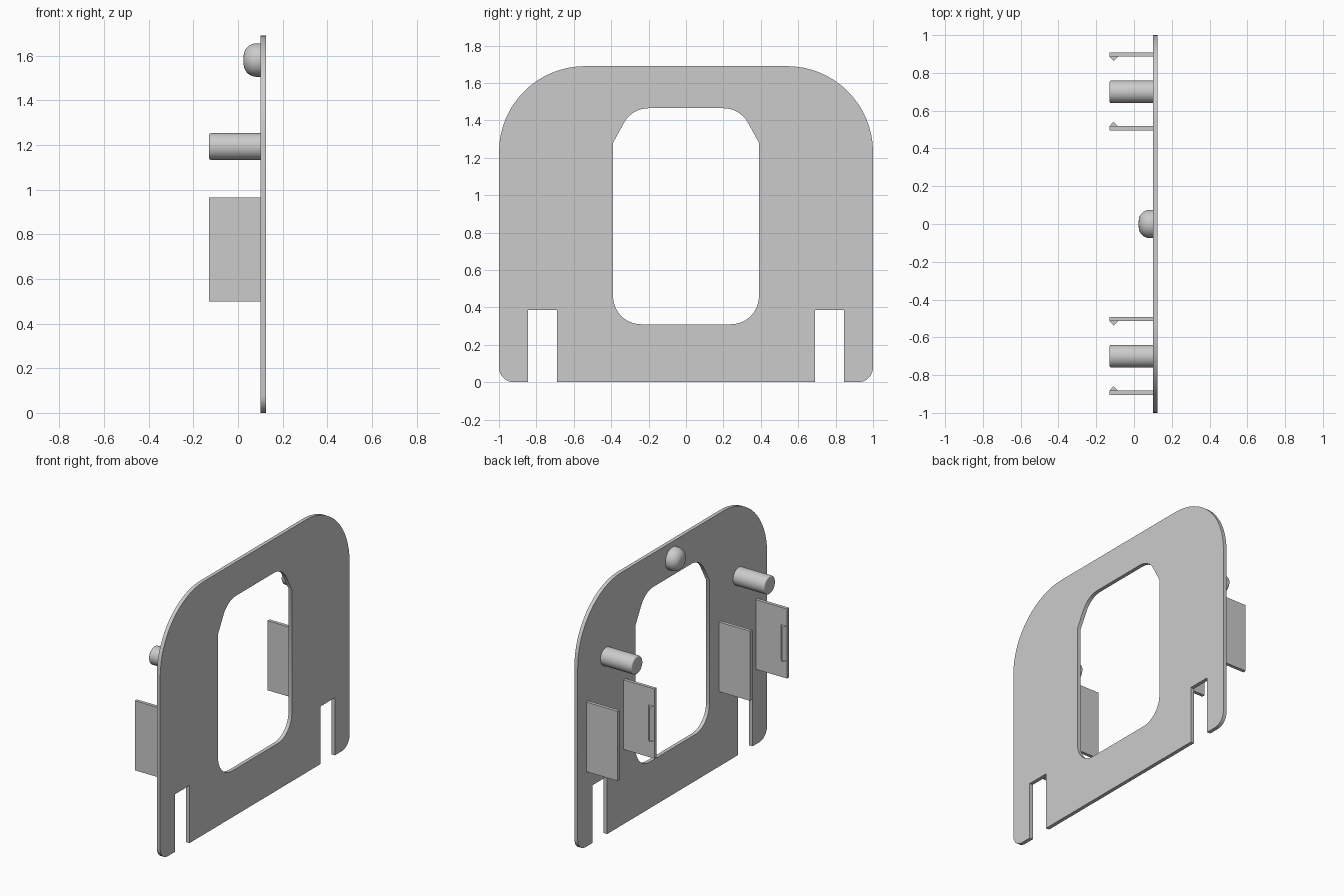
import bpy, bmesh, math
from mathutils import Vector, Matrix

if "Cube" in bpy.data.objects:
    bpy.data.objects.remove(bpy.data.objects["Cube"], do_unlink=True)

PLATE_BACK, PLATE_FRONT, TIP = 0.10, 0.125, -0.13

grey = bpy.data.materials.new("plain grey")
grey.use_nodes = True
grey.diffuse_color = (0.6, 0.6, 0.6, 1)
grey.node_tree.nodes["Principled BSDF"].inputs["Base Color"].default_value = (0.6, 0.6, 0.6, 1)


def finish(bm, name):
    bmesh.ops.recalc_face_normals(bm, faces=bm.faces)
    mesh = bpy.data.meshes.new(name)
    bm.to_mesh(mesh)
    bm.free()
    mesh.materials.append(grey)
    obj = bpy.data.objects.new(name, mesh)
    bpy.context.collection.objects.link(obj)
    bpy.ops.object.select_all(action='DESELECT')
    obj.select_set(True)
    bpy.context.view_layer.objects.active = obj
    bpy.ops.object.shade_smooth_by_angle(angle=math.radians(30))
    return obj


def arc(cy, cz, r, start, end, n=12):
    angles = [math.radians(start + (end - start) * i / n) for i in range(n + 1)]
    return [(cy + r * math.cos(a), cz + r * math.sin(a)) for a in angles]


def mirrored(half):
    return half + [(-y, z) for y, z in reversed(half)]


def add_loop(bm, points):
    verts = [bm.verts.new((PLATE_BACK, y, z)) for y, z in points]
    for i, v in enumerate(verts):
        bm.edges.new((v, verts[i - 1]))


def extrude(bm, offset):
    ret = bmesh.ops.extrude_face_region(bm, geom=bm.faces[:])
    moved = [g for g in ret["geom"] if isinstance(g, bmesh.types.BMVert)]
    bmesh.ops.translate(bm, verts=moved, vec=Vector(offset))


def panel():
    # Rounded plate with two foot slots and a central opening
    outline = [(0.69, 0), (0.69, 0.385), (0.845, 0.385), (0.845, 0)]
    outline += arc(0.92, 0.08, 0.08, -90, 0, 8) + arc(0.54, 1.23, 0.46, 0, 90, 16)
    opening = arc(0.24, 0.46, 0.15, -90, 0) + [(0.39, 1.28)]
    opening += arc(0.20, 1.315, 0.15, 30, 90, 8)
    bm = bmesh.new()
    add_loop(bm, mirrored(outline))
    add_loop(bm, mirrored(opening))
    bmesh.ops.triangle_fill(bm, use_beauty=True, edges=bm.edges[:])
    extrude(bm, (PLATE_FRONT - PLATE_BACK, 0, 0))
    finish(bm, "panel")


def round_stud(name, y, z, radius, tip, edge):
    # Lathed stud along x with a rounded free end
    profile = [(PLATE_BACK, radius)]
    profile += [(tip + edge - d, h) for h, d in arc(radius - edge, 0, edge, 0, 90, 8)]
    profile.append((tip, 0))
    bm = bmesh.new()
    verts = [bm.verts.new((x, max(r, 0), 0)) for x, r in profile]
    edges = [bm.edges.new(pair) for pair in zip(verts, verts[1:])]
    bmesh.ops.spin(bm, geom=verts + edges, cent=(0, 0, 0), axis=(1, 0, 0),
                   angle=2 * math.pi, steps=40, use_merge=True)
    bmesh.ops.remove_doubles(bm, verts=bm.verts, dist=1e-5)
    bmesh.ops.translate(bm, verts=bm.verts, vec=(0, y, z))
    finish(bm, name)


def prism(name, points, bottom, top):
    # Extrude an x-y profile upward
    bm = bmesh.new()
    bm.faces.new([bm.verts.new((x, y, bottom)) for x, y in points])
    extrude(bm, (0, 0, top - bottom))
    finish(bm, name)


def clip(name, y, side):
    # Thin tab with a short triangular catch on the given side
    a, b = y - 0.011, y + 0.011
    prism(name + "_tab", [(TIP, a), (PLATE_BACK, a), (PLATE_BACK, b), (TIP, b)], 0.50, 0.965)
    face = y + side * 0.011
    prism(name + "_catch", [(TIP, face), (TIP + 0.045, face),
                            (TIP + 0.022, face + side * 0.023)], 0.618, 0.848)


panel()
round_stud("top_knob", 0, 1.58, 0.075, 0.025, 0.058)
for label, y in (("rear", 0.70), ("front", -0.70)):
    round_stud(label + "_peg", y, 1.193, 0.06, TIP, 0.01)
    # Each pair of clips has catches facing one another
    clip(label + "_clip_low", y - 0.193, 1)
    clip(label + "_clip_high", y + 0.197, -1)
